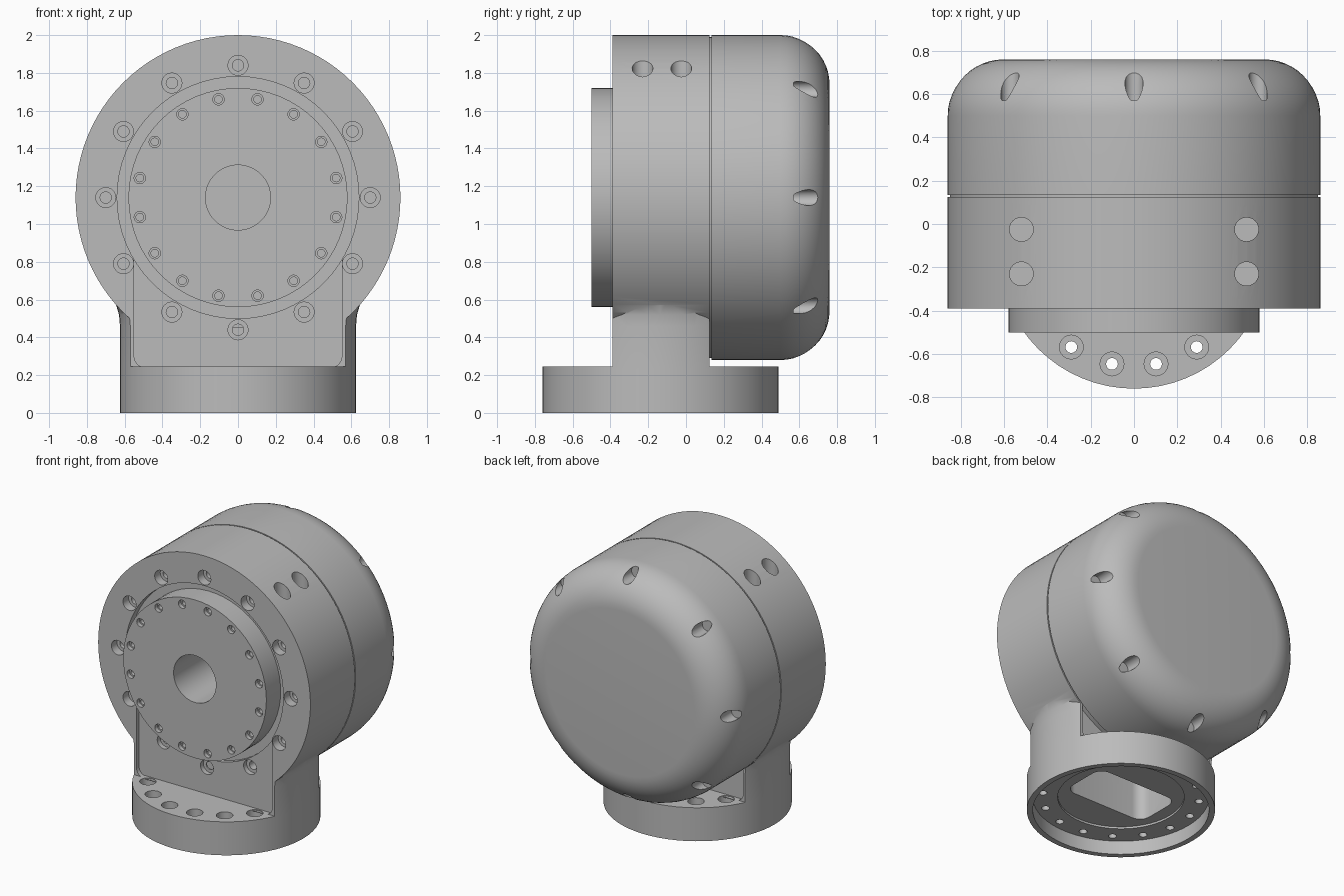
import bpy, bmesh, math
from mathutils import Matrix, Vector

cube = bpy.data.objects.get("Cube")
if cube:
    bpy.data.objects.remove(cube, do_unlink=True)

grey = bpy.data.materials.new("machined_grey")
grey.use_nodes = True
tone = (0.5, 0.5, 0.5, 1)
grey.diffuse_color = tone
grey.node_tree.nodes["Principled BSDF"].inputs["Base Color"].default_value = tone

AXIS_Z = 1.14            # height of the drum axis
BASE_Y = -0.135          # centre of the round foot
FRONT, BACK = -0.39, 0.125
DRUM = Matrix.Translation((0, 0, AXIS_Z)) @ Matrix.Rotation(-math.pi / 2, 4, 'X')
FOOT = Matrix.Translation((0, BASE_Y, 0))


def revolve(bm, profile, seg, mat):
    """Closed solid from (radius, height) points, capped at both ends."""
    rings = []
    for r, h in profile:
        angles = [2 * math.pi * i / seg for i in range(seg)]
        rings.append([bm.verts.new(mat @ Vector((r * math.cos(a), r * math.sin(a), h)))
                      for a in angles])
    faces = [bm.faces.new(rings[0]), bm.faces.new(rings[-1])]
    for low, high in zip(rings, rings[1:]):
        for i in range(seg):
            j = (i + 1) % seg
            faces.append(bm.faces.new((low[i], low[j], high[j], high[i])))
    bmesh.ops.recalc_face_normals(bm, faces=faces)


def finish(bm, name):
    mesh = bpy.data.meshes.new(name)
    bm.to_mesh(mesh)
    bm.free()
    mesh.materials.append(grey)
    obj = bpy.data.objects.new(name, mesh)
    bpy.context.collection.objects.link(obj)
    return obj


def lathe(name, profile, seg, mat):
    bm = bmesh.new()
    revolve(bm, profile, seg, mat)
    return finish(bm, name)


def box(name, low, high, radius=0, along=1):
    """Box between two corners, with edges along one axis optionally rounded."""
    low, high = Vector(low), Vector(high)
    bm = bmesh.new()
    bmesh.ops.create_cube(bm, size=1)
    for v in bm.verts:
        v.co = (low + high) / 2 + v.co * (high - low)
    if radius:
        edges = [e for e in bm.edges
                 if abs((e.verts[0].co - e.verts[1].co).normalized()[along]) > 0.9]
        bmesh.ops.bevel(bm, geom=edges, offset=radius, segments=6, profile=0.5, affect='EDGES')
    return finish(bm, name)


def drill(name, profile, mats, seg=24):
    """One cutter holding the same revolved hole at many places."""
    bm = bmesh.new()
    for m in mats:
        revolve(bm, profile, seg, m)
    return finish(bm, name)


def circle_of(count, radius, mat, offset=0.0):
    return [mat @ Matrix.Translation((radius * math.cos(a), radius * math.sin(a), 0))
            for a in (2 * math.pi * (i + offset) / count for i in range(count))]


def combine(target, other, operation='DIFFERENCE'):
    other.hide_render = True
    mod = target.modifiers.new("combine", 'BOOLEAN')
    mod.operation, mod.solver, mod.object = operation, 'EXACT', other
    bpy.context.view_layer.objects.active = target
    bpy.ops.object.modifier_apply(modifier=mod.name)
    bpy.data.objects.remove(other, do_unlink=True)


# Housing: drum joined to a flared neck that is sliced flat at front and back
housing = lathe("drum_housing", [(0.86, FRONT), (0.86, BACK)], 96, DRUM)
neck = lathe("neck", [(0.625, 0.235), (0.625, 0.46), (0.63, 0.52), (0.645, 0.57),
                      (0.672, 0.62), (0.66, 0.7)], 64, FOOT)
combine(neck, box("slab", (-1, FRONT, 0), (1, BACK, 1)), 'INTERSECT')
combine(housing, neck, 'UNION')

# Shallow rounded panels on the neck, front and back
for y0, y1 in ((-0.6, FRONT + 0.03), (BACK - 0.03, 0.4)):
    combine(housing, box("panel_cutter", (-0.55, y0, 0.24), (0.55, y1, AXIS_Z), 0.06))

# Round seat for the output flange
combine(housing, lathe("seat_cutter", [(0.64, -0.6), (0.64, -0.33), (0.5, -0.33),
                                       (0.5, 0.05)], 64, DRUM))

# Counterbored bolt circle on the front and plain holes in the shoulders
combine(housing, drill("bolt_cutter", [(0.053, -0.6), (0.053, -0.325), (0.03, -0.325),
                                       (0.03, -0.25)], circle_of(12, 0.70, DRUM)))
shoulder = [Matrix.Translation((x, y, 0)) for x in (-0.52, 0.52) for y in (-0.23, -0.025)]
combine(housing, drill("shoulder_cutter", [(0.055, 1.68), (0.055, 2.1)], shoulder))

# Output flange with central bore and bolt circle
flange = lathe("output_flange", [(0.49, 0.03), (0.49, -0.335), (0.58, -0.335), (0.58, -0.5),
                                 (0.172, -0.5), (0.172, 0)], 64, DRUM)
combine(flange, drill("flange_cutter", [(0.03, -0.6), (0.03, -0.47), (0.02, -0.47),
                                        (0.02, -0.41)], circle_of(16, 0.53, DRUM, 0.5)))

# Rear cap with a big rounded rim, a seam groove and eight screw pockets
rim = [(0.6 + 0.26 * math.cos(a), 0.5 + 0.26 * math.sin(a))
       for a in (math.pi / 2 * i / 12 for i in range(13))]
cap = lathe("rear_cap", [(0.85, 0.09), (0.85, 0.134), (0.86, 0.134)] + rim, 96, DRUM)
combine(cap, drill("cap_cutter", [(0.042, 0.57), (0.042, 0.9)], circle_of(8, 0.81, DRUM)))

# Round foot, hollow underneath, with counterbored through holes
foot = lathe("round_foot", [(0.625, 0.245), (0.625, 0), (0.585, 0), (0.585, 0.1),
                            (0.42, 0.1), (0.42, 0.115)], 64, FOOT)
combine(foot, drill("foot_cutter", [(0.027, 0.02), (0.027, 0.185), (0.055, 0.185),
                                    (0.055, 0.3)], circle_of(16, 0.521, FOOT, 0.5)))

# Cable slot running up through the foot into the neck
for part in (foot, housing):
    combine(part, box("slot_cutter", (-0.33, BASE_Y - 0.18, 0.05),
                      (0.33, BASE_Y + 0.18, 0.45), 0.08, 2))

# Smooth curved walls, keep machined edges crisp
bpy.ops.object.select_all(action='DESELECT')
for part in (housing, flange, cap, foot):
    part.select_set(True)
bpy.context.view_layer.objects.active = housing
bpy.ops.object.shade_smooth_by_angle(angle=math.radians(30))
